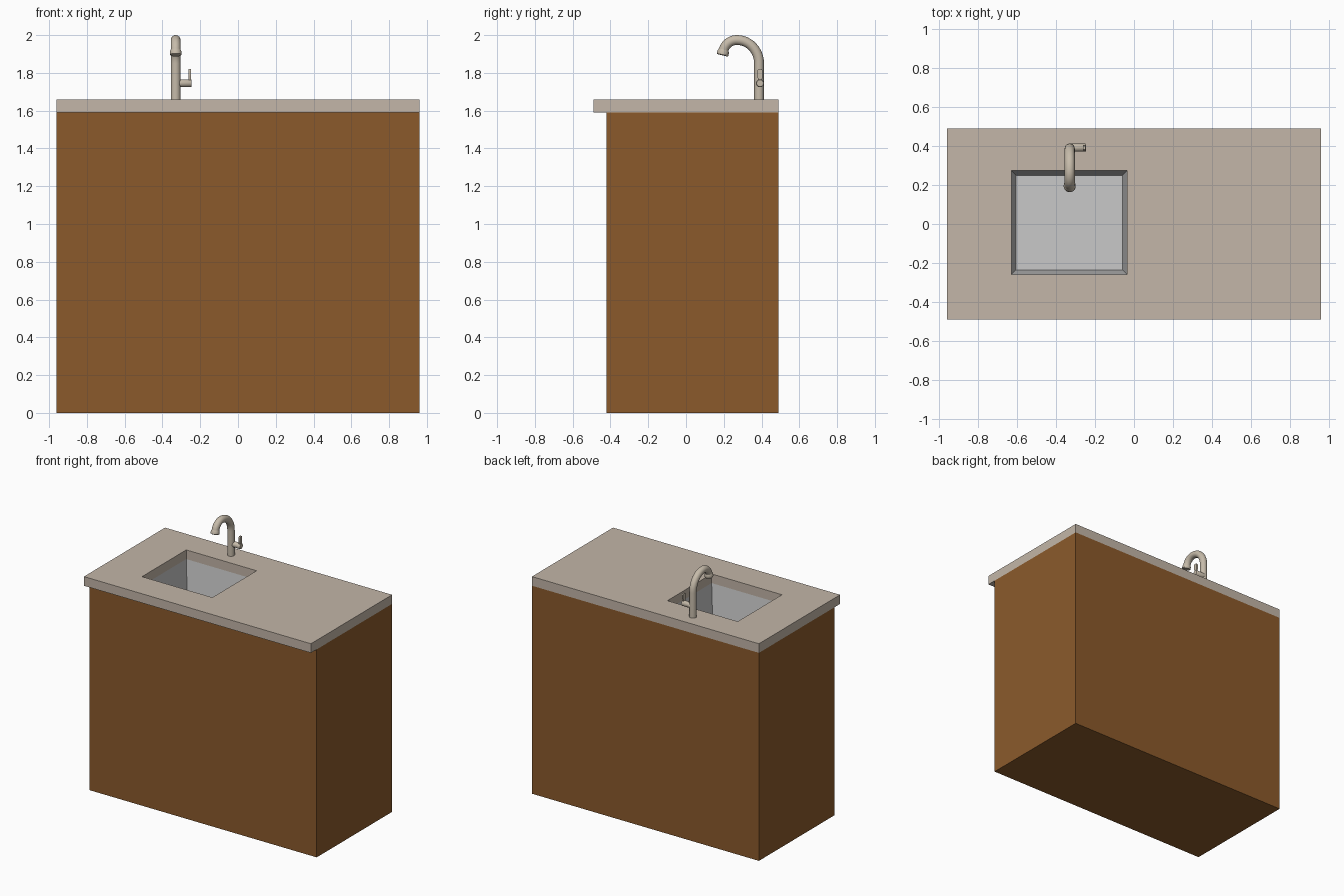
import bpy, bmesh, math
from mathutils import Vector

if "Cube" in bpy.data.objects:
    bpy.data.objects.remove(bpy.data.objects["Cube"])


def material(name, rgb):
    m = bpy.data.materials.new(name)
    lin = [((c / 255 + 0.055) / 1.055) ** 2.4 for c in rgb]
    m.diffuse_color = (*lin, 1)
    m.use_nodes = True
    m.node_tree.nodes["Principled BSDF"].inputs["Base Color"].default_value = m.diffuse_color
    return m


WOOD = material("brown wood", (139, 90, 43))
STONE = material("beige stone", (195, 182, 168))
STEEL = material("light grey steel", (200, 200, 200))
METAL = material("warm nickel", (198, 187, 170))


def finish(name, bm, mat, smooth=False, fix=True):
    if fix:
        bmesh.ops.recalc_face_normals(bm, faces=bm.faces)
    me = bpy.data.meshes.new(name)
    bm.to_mesh(me)
    bm.free()
    me.materials.append(mat)
    ob = bpy.data.objects.new(name, me)
    bpy.context.collection.objects.link(ob)
    if smooth:
        bpy.ops.object.select_all(action='DESELECT')
        ob.select_set(True)
        bpy.context.view_layer.objects.active = ob
        bpy.ops.object.shade_smooth_by_angle(angle=math.radians(40))
    return ob


def rect(bm, x0, x1, y0, y1, z):
    return [bm.verts.new(p) for p in ((x0, y0, z), (x1, y0, z), (x1, y1, z), (x0, y1, z))]


def bridge(bm, a, b):
    n = len(a)
    for i in range(n):
        j = (i + 1) % n
        bm.faces.new((a[i], a[j], b[j], b[i]))


def tube(name, stations, mat, side, sides=24):
    """Sweep circles along stations of (point, radius); side is normal to the path plane."""
    bm = bmesh.new()
    side = Vector(side)
    pts = [Vector(p) for p, r in stations]
    rings = []
    for i, (p, r) in enumerate(stations):
        t = (pts[min(i + 1, len(pts) - 1)] - pts[max(i - 1, 0)]).normalized()
        up = t.cross(side).normalized()
        rings.append([bm.verts.new(pts[i] + r * (math.cos(a) * side + math.sin(a) * up))
                      for a in (2 * math.pi * k / sides for k in range(sides))])
    for a, b in zip(rings, rings[1:]):
        bridge(bm, a, b)
    bm.faces.new(rings[0])
    bm.faces.new(rings[-1])
    return finish(name, bm, mat, True)


# cabinet body, open under the countertop so the basin is visible
bm = bmesh.new()
low = rect(bm, -0.96, 0.96, -0.42, 0.49, 0)
high = rect(bm, -0.96, 0.96, -0.42, 0.49, 1.59)
bridge(bm, low, high)
bm.faces.new(low[::-1])
finish("cabinet", bm, WOOD, fix=False)

# countertop with rectangular sink opening
HOLE = (-0.63, -0.035, -0.26, 0.275)
bm = bmesh.new()
loops = [rect(bm, -0.96, 0.96, -0.49, 0.49, 1.59), rect(bm, -0.96, 0.96, -0.49, 0.49, 1.66),
         rect(bm, *HOLE, 1.66), rect(bm, *HOLE, 1.59)]
for k in range(4):
    bridge(bm, loops[k], loops[(k + 1) % 4])
finish("countertop", bm, STONE)

# tapered sink basin, faces pointing inward
bm = bmesh.new()
rim = rect(bm, *HOLE, 1.59)
floor = rect(bm, -0.605, -0.06, -0.235, 0.25, 1.355)
bridge(bm, rim, floor)
bm.faces.new(floor)
finish("sink_basin", bm, STEEL, fix=False)

# gooseneck faucet: straight riser, two elliptical arcs
FX, FY, R = -0.33, 0.387, 0.026
path = [((FX, FY, 1.655), R)]
for k in range(13):
    a = math.radians(90 * k / 12)
    path.append(((FX, 0.27 + 0.117 * math.cos(a), 1.85 + 0.124 * math.sin(a)), R))
for k in range(1, 11):
    a = math.radians(90 + 78 * k / 10)
    path.append(((FX, 0.27 + 0.073 * math.cos(a), 1.904 + 0.07 * math.sin(a)), R))
tube("faucet_neck", path, METAL, (1, 0, 0))

# flared spout collar
tube("spout_collar", [((FX, 0.2, 1.925), 0.025), ((FX, 0.197, 1.913), 0.031),
                      ((FX, 0.194, 1.897), 0.031), ((FX, 0.193, 1.893), 0.027)],
     METAL, (1, 0, 0))

# handle barrel on the right side of the riser
tube("handle_barrel", [((FX, 0.392, 1.745), 0.021), ((-0.25, 0.392, 1.745), 0.021),
                       ((-0.246, 0.392, 1.745), 0.018)], METAL, (0, 1, 0))

# flat lever that widens toward its tip
bm = bmesh.new()
outline = [(-0.008, 1.745), (0.008, 1.745), (0.014, 1.785), (0.014, 1.812),
           (0.009, 1.82), (-0.009, 1.82), (-0.014, 1.812), (-0.014, 1.785)]
inner, outer = [[bm.verts.new((x, 0.392 + y, z)) for y, z in outline] for x in (-0.261, -0.249)]
bridge(bm, inner, outer)
bm.faces.new(inner)
bm.faces.new(outer)
finish("handle_lever", bm, METAL)
